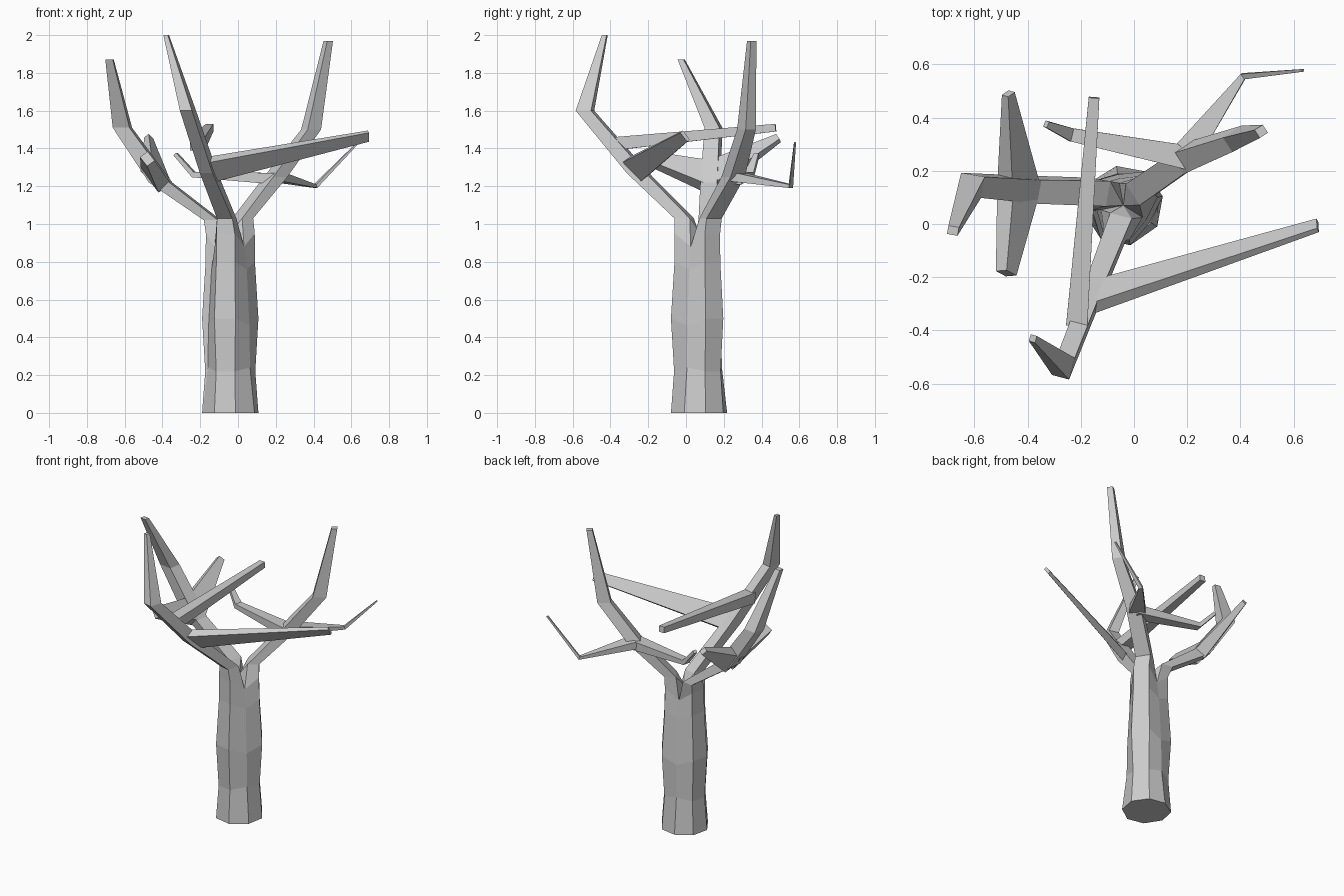
import bpy, bmesh
from math import cos, sin, radians
from mathutils import Vector

cube = bpy.data.objects.get("Cube")
if cube:
    bpy.data.objects.remove(cube)

bark = bpy.data.materials.new("grey_bark")
bark.use_nodes = True
bark.diffuse_color = (0.6, 0.6, 0.6, 1)
bark.node_tree.nodes["Principled BSDF"].inputs["Base Color"].default_value = (0.6, 0.6, 0.6, 1)


def finish(bm, name):
    bmesh.ops.recalc_face_normals(bm, faces=bm.faces)
    mesh = bpy.data.meshes.new(name)
    bm.to_mesh(mesh)
    bm.free()
    mesh.materials.append(bark)
    bpy.context.collection.objects.link(bpy.data.objects.new(name, mesh))


def bridge(bm, a, b):
    """Join two closed loops of equal length with quads."""
    for i in range(len(a)):
        j = (i + 1) % len(a)
        bm.faces.new((a[i], a[j], b[j], b[i]))


def section(bm, p, across, out, half_side, half_out):
    """Four-sided cross-section around a point."""
    corners = ((-1, -1), (-1, 1), (1, 1), (1, -1))
    return [bm.verts.new(p + across * s * half_side + out * o * half_out) for s, o in corners]


# Three main limbs: azimuth, then x, y, z, half depth, half width
limbs = [
    (-105, [(-.06, -.01, 1.03, .042, .042), (-.155, -.255, 1.27, .052, .035),
            (-.265, -.535, 1.6, .042, .033), (-.38, -.43, 2.0, .013, .012)]),
    (33, [(.025, .13, 1.03, .035, .048), (.2, .25, 1.25, .045, .045),
          (.387, .32, 1.5, .042, .032), (.478, .348, 1.97, .018, .018)]),
    (170, [(-.135, .12, 1.02, .038, .048), (-.41, .13, 1.22, .055, .045),
           (-.612, .145, 1.51, .045, .04), (-.68, -.025, 1.87, .02, .016)]),
]

# Fluted trunk: height and radius of the lobes, height and radius of the grooves
rings = [(0, .152, 0, .15), (.22, .135, .24, .122), (.5, .152, .46, .118),
         (.8, .133, .76, .102), (.95, .132, .88, .085)]
bm = bmesh.new()
centre = Vector((-.04, .07, 0))
loops = []
for zl, rl, zg, rg in rings:
    loop = []
    for lobe in (-102, 35, 167):
        for turn, r, z in ((-67, rg, zg), (-22, rl, zl), (22, rl, zl)):
            a = radians(lobe + turn)
            loop.append(bm.verts.new(centre + Vector((cos(a) * r, sin(a) * r, z))))
    if loops:
        bridge(bm, loops[-1], loop)
    loops.append(loop)
bm.faces.new(loops[0])
crotch = bm.verts.new(centre + Vector((0, 0, .95)))

# Limbs grow out of the three lobes of the trunk
top = loops[-1]
for k, (azimuth, path) in enumerate(limbs):
    a = radians(azimuth)
    out, across = Vector((cos(a), sin(a), 0)), Vector((-sin(a), cos(a), 0))
    root = [top[(3 * k + i) % 9] for i in range(4)]
    prev = None
    for x, y, z, half_out, half_side in path:
        s = section(bm, Vector((x, y, z)), across, out, half_side, half_out)
        if prev:
            bridge(bm, prev, s)
        else:
            for i in range(3):
                bm.faces.new((root[i], root[i + 1], s[i + 1], s[i]))
            bm.faces.new((root[3], crotch, s[3]))
            bm.faces.new((crotch, root[0], s[0]))
            bm.faces.new((crotch, s[0], s[3]))
        prev = s
    bm.faces.new(prev)
finish(bm, "trunk_and_limbs")


def twig(name, up, path):
    """Tapered four-sided twig; each point is x, y, z, half width, half height."""
    bm = bmesh.new()
    pts = [Vector(p[:3]) for p in path]
    prev = None
    for i, p in enumerate(path):
        before, after = pts[max(i - 1, 0)], pts[min(i + 1, len(pts) - 1)]
        t = (after - before).normalized()
        side = t.cross(Vector(up)).normalized()
        s = section(bm, pts[i], side, side.cross(t), p[3], p[4])
        if prev:
            bridge(bm, prev, s)
        else:
            bm.faces.new(s)
        prev = s
    bm.faces.new(prev)
    finish(bm, name)


# Side twigs
twig("front_long_twig", (-.1, -.28, .3),
     [(-.16, -.275, 1.285, .025, .07), (.69, -.005, 1.465, .01, .03)])
twig("front_back_twig", (0, 0, 1),
     [(-.215, -.38, 1.425, .04, .035), (-.15, .475, 1.51, .02, .02)])
twig("left_back_twig", (0, 0, 1),
     [(.2, .27, 1.25, .05, .025), (.41, .555, 1.2, .012, .01), (.635, .577, 1.43, .005, .005)])
twig("left_inner_twig", (0, 0, 1),
     [(.2, .25, 1.24, .045, .03), (-.235, .335, 1.262, .025, .015), (-.33, .375, 1.37, .012, .01)])
twig("right_front_twig", (-.2, 0, .27),
     [(-.435, .13, 1.25, .04, .08), (-.48, -.185, 1.345, .025, .032)])
twig("right_back_twig", (-.2, 0, .27),
     [(-.435, .13, 1.25, .04, .08), (-.472, .49, 1.455, .015, .02)])
